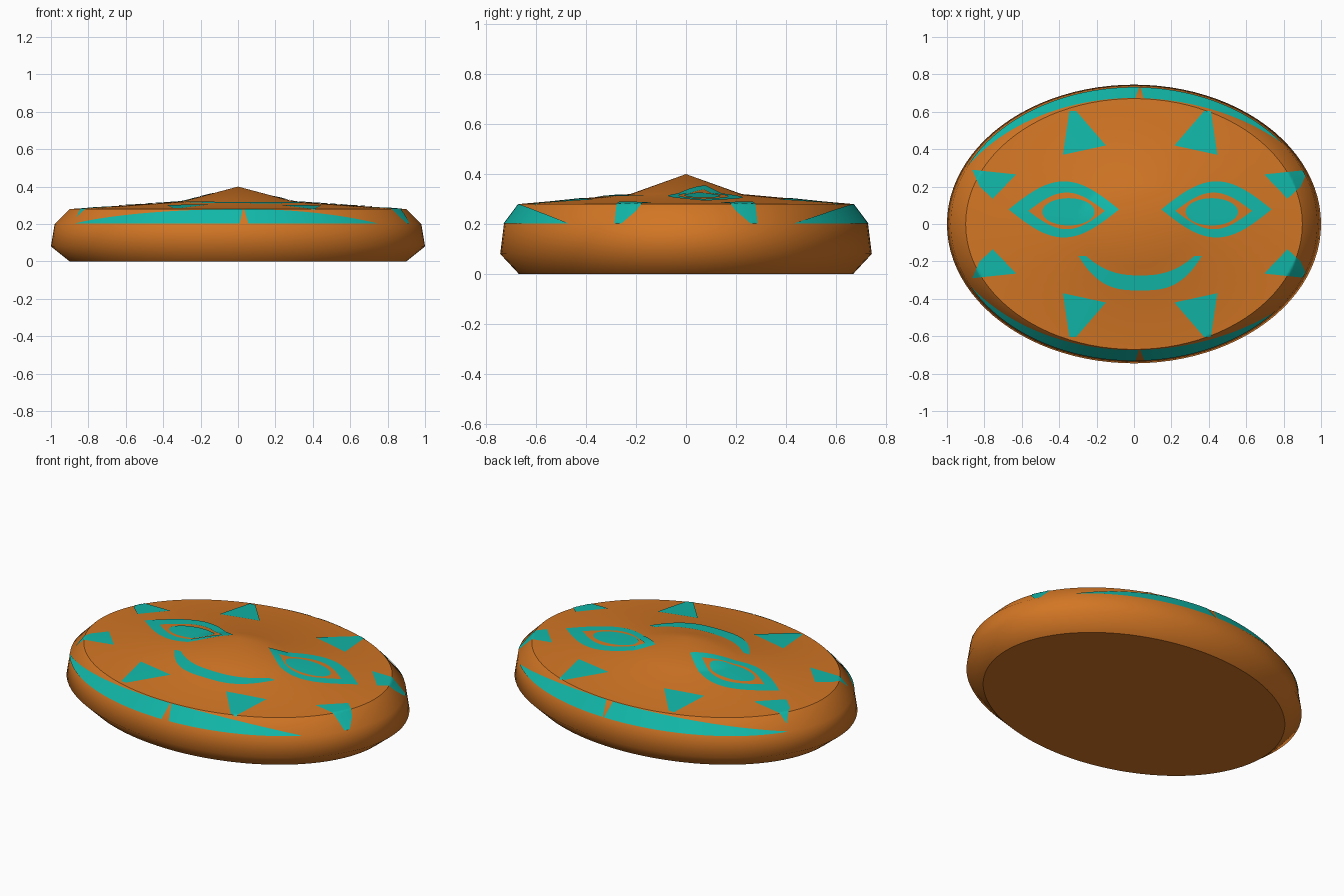
import bpy, bmesh, math

if "Cube" in bpy.data.objects:
    bpy.data.objects.remove(bpy.data.objects["Cube"])

RY = 0.745           # depth / width ratio of the oval
AXIS = 0.033         # mirror line of the painted face
PROFILE = [(0.9, 0), (1.0, 0.08), (0.98, 0.2), (0.9, 0.28), (0.3, 0.32)]
PEAK, SEG, LIFT = 0.4, 96, 0.003


def material(name, color):
    m = bpy.data.materials.new(name)
    m.diffuse_color = (*color, 1)
    m.use_nodes = True
    m.node_tree.nodes["Principled BSDF"].inputs["Base Color"].default_value = m.diffuse_color
    return m


ORANGE = material("orange", (0.65, 0.182, 0.018))
TEAL = material("teal", (0.006, 0.48, 0.40))


def finish(name, bm, mat):
    for f in bm.faces:
        f.smooth = True
    me = bpy.data.meshes.new(name)
    bm.to_mesh(me)
    bm.free()
    me.materials.append(mat)
    bpy.context.collection.objects.link(bpy.data.objects.new(name, me))


# Oval body: stacked rings, crisp only at the top and bottom rims
bm = bmesh.new()
rings = []
for r, z in PROFILE:
    rings.append([bm.verts.new((r * math.cos(2 * math.pi * i / SEG),
                                RY * r * math.sin(2 * math.pi * i / SEG), z)) for i in range(SEG)])
apex = bm.verts.new((0, 0, PEAK))
bm.faces.new(rings[0][::-1])
for i in range(SEG):
    j = (i + 1) % SEG
    for a, b in zip(rings, rings[1:]):
        bm.faces.new((a[i], a[j], b[j], b[i]))
    bm.faces.new((rings[-1][i], rings[-1][j], apex))
    for k in (0, 3):
        bm.edges.get((rings[k][i], rings[k][j])).smooth = False
finish("oval_body", bm, ORANGE)


def drape(x, y):
    """Place a plan point just above the upper surface."""
    r = math.hypot(x, y / RY)
    if r > 0.98:
        x, y, r = x * 0.98 / r, y * 0.98 / r, 0.98
    pts = [(0, PEAK)] + PROFILE[:1:-1]
    for (r0, z0), (r1, z1) in zip(pts, pts[1:]):
        if r <= r1 + 1e-6:
            return x, y, z0 + (z1 - z0) * (r - r0) / (r1 - r0) + LIFT
    return x, y, 0.2 + LIFT


def patch(name, fn, nu, nv):
    """Thin painted plate from a function of u, v in 0..1."""
    bm = bmesh.new()
    g = [[bm.verts.new(fn(i / nu, j / nv)) for j in range(nv + 1)] for i in range(nu + 1)]
    for i in range(nu):
        for j in range(nv):
            bm.faces.new((g[i][j], g[i + 1][j], g[i + 1][j + 1], g[i][j + 1]))
    bmesh.ops.remove_doubles(bm, verts=bm.verts, dist=1e-5)
    bm.normal_update()
    bmesh.ops.reverse_faces(bm, faces=[f for f in bm.faces if f.normal.z < 0])
    finish(name, bm, TEAL)


def mix(a, b, t):
    return a + (b - a) * t


def lens(cx, cy, w, h, u, side):
    s = 2 * u - 1
    return cx + w * s, cy + side * h * math.cos(math.pi / 2 * s)


# Eyes: pointed outline and oval iris
for label, flip in (("left", False), ("right", True)):
    def fx(x, flip=flip):
        return 2 * AXIS - x if flip else x

    for part, side in (("upper", 1), ("lower", -1)):
        def lid(u, v):
            a = lens(-0.375, 0.078, 0.295, 0.15, u, side)
            b = lens(-0.36, 0.07, 0.205, 0.098, u, side)
            return drape(fx(mix(a[0], b[0], v)), mix(a[1], b[1], v))
        patch(f"{label}_eye_{part}_lid", lid, 48, 6)

    def iris(u, v):
        a = 2 * math.pi * u
        return drape(fx(-0.35 + 0.14 * v * math.cos(a)), 0.065 + 0.073 * v * math.sin(a))
    patch(f"{label}_iris", iris, 40, 8)


# Smile: crescent between two curves
def smile(u, v):
    s = 2 * u - 1
    top = -0.275 + 0.105 * abs(s) ** 2.5
    low = -0.355 + 0.185 * abs(s) ** 3
    return drape(AXIS + s * mix(0.29, 0.33, v), mix(top, low, v))


patch("smile", smile, 48, 8)

# Ray marks around the face, mirrored both ways
RAYS = {"long_ray": [(-0.345, 0.605), (-0.31, 0.605), (-0.15, 0.42), (-0.38, 0.37)],
        "side_ray": [(-0.865, 0.29), (-0.63, 0.265), (-0.755, 0.135), (-0.825, 0.2)]}
for name, q in RAYS.items():
    for sx in ("left", "right"):
        for sy in (1, -1):
            def ray(u, v):
                x = mix(mix(q[0][0], q[1][0], u), mix(q[3][0], q[2][0], u), v)
                y = mix(mix(q[0][1], q[1][1], u), mix(q[3][1], q[2][1], u), v)
                return drape(x if sx == "left" else 2 * AXIS - x, y * sy)
            patch(f"{sx}_{'back' if sy > 0 else 'front'}_{name}", ray, 24, 24)

# Rim stripes on the bevel, tapering to the sides with a notch in the middle
for label, sy, ends in (("front", -1, (-0.875, 0.75)), ("back", 1, (-0.89, 0.79))):
    for side, end in zip(("left", "right"), ends):
        sgn = 1 if end > 0 else -1

        def stripe(u, v):
            t = v * 0.97 * (1 - u ** 2)
            k = t if sy > 0 else 1 - t
            x0 = 0.032 + sgn * mix(0.004, 0.024, k)
            a = mix(math.acos(x0 / 0.98), math.acos(end / 0.98), u)
            r = 0.98 - 0.08 * t + LIFT * 0.7
            return r * math.cos(a), sy * RY * r * math.sin(a), 0.2 + 0.08 * t + LIFT * 0.7
        patch(f"{label}_{side}_rim_stripe", stripe, 40, 4)
